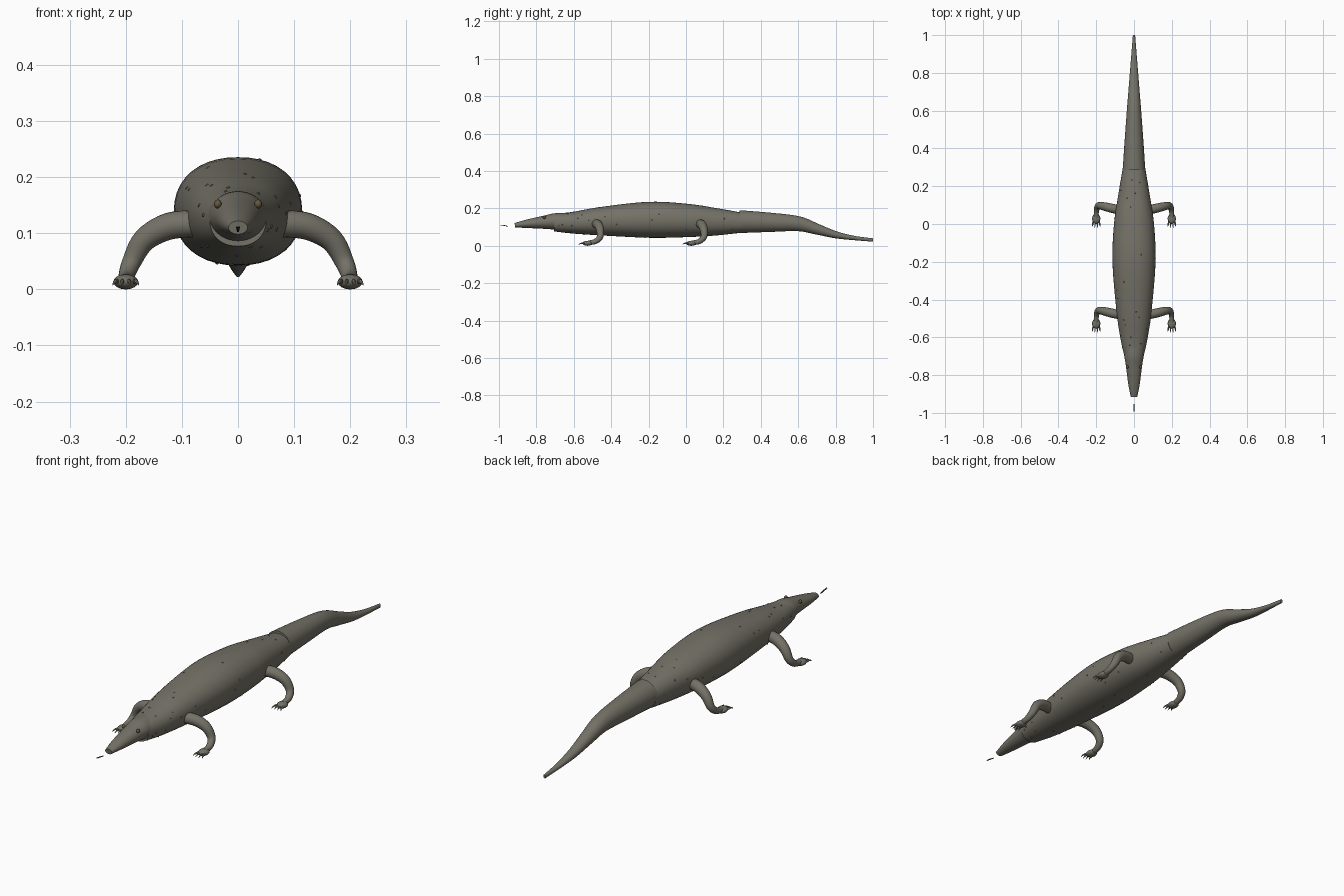
import bpy, bmesh, math, random
from mathutils import Vector

if "Cube" in bpy.data.objects:
    bpy.data.objects.remove(bpy.data.objects["Cube"])

random.seed(4)


def mat(name, rgb):
    m = bpy.data.materials.new(name)
    m.diffuse_color = (*rgb, 1)
    m.use_nodes = True
    m.node_tree.nodes["Principled BSDF"].inputs["Base Color"].default_value = m.diffuse_color
    return m


HIDE = mat("olive grey hide", (0.175, 0.168, 0.135))
EYE = mat("brown eye", (0.13, 0.095, 0.05))
CLAW = mat("pale claw", (0.30, 0.28, 0.22))
TONGUE = mat("dark tongue", (0.05, 0.025, 0.035))


def finish(bm, name, material):
    bmesh.ops.recalc_face_normals(bm, faces=bm.faces)
    me = bpy.data.meshes.new(name)
    bm.to_mesh(me)
    bm.free()
    ob = bpy.data.objects.new(name, me)
    bpy.context.collection.objects.link(ob)
    me.materials.append(material)
    bpy.ops.object.select_all(action='DESELECT')
    ob.select_set(True)
    bpy.context.view_layer.objects.active = ob
    bpy.ops.object.shade_smooth_by_angle(angle=math.radians(40))
    return ob


def spline(keys, steps):
    """Catmull-Rom through tuples of any length."""
    out = []
    n = len(keys)
    for i in range(n - 1):
        a, b, c, d = (keys[max(i - 1, 0)], keys[i], keys[i + 1], keys[min(i + 2, n - 1)])
        for s in range(steps):
            t = s / steps
            out.append([0.5 * (2 * q + (r - p) * t + (2 * p - 5 * q + 4 * r - u) * t * t
                               + (3 * q - p - 3 * r + u) * t ** 3)
                        for p, q, r, u in zip(a, b, c, d)])
    return out + [list(keys[-1])]


def tube(name, keys, material, side, sides=32, steps=6, power=2.0):
    """Sweep a rounded section; each key is x, y, z, half width, half height."""
    pts = spline(keys, steps)
    bm = bmesh.new()
    rings = []
    side = Vector(side)
    for i, (x, y, z, w, h) in enumerate(pts):
        tan = (Vector(pts[min(i + 1, len(pts) - 1)][:3]) - Vector(pts[max(i - 1, 0)][:3])).normalized()
        side = (side - tan * side.dot(tan)).normalized()
        up = side.cross(tan)
        ring = []
        for k in range(sides):
            a = math.tau * k / sides
            c, s = math.cos(a), math.sin(a)
            e = 2 / power
            ring.append(bm.verts.new(Vector((x, y, z))
                                     + side * math.copysign(abs(c) ** e, c) * w
                                     + up * math.copysign(abs(s) ** e, s) * h))
        rings.append(ring)
    for r0, r1 in zip(rings, rings[1:]):
        for k in range(sides):
            j = (k + 1) % sides
            bm.faces.new((r0[k], r0[j], r1[j], r1[k]))
    bm.faces.new(rings[0])
    bm.faces.new(rings[-1])
    return finish(bm, name, material)


def ball(name, loc, radii, material):
    bm = bmesh.new()
    bmesh.ops.create_uvsphere(bm, u_segments=20, v_segments=12, radius=1)
    for v in bm.verts:
        v.co = Vector([c * r + o for c, r, o in zip(v.co, radii, loc)])
    return finish(bm, name, material)


def trunk(name, rows, power=2.0):
    """Rows are y, top, bottom, half width."""
    keys = [(0, y, (t + b) / 2, w, (t - b) / 2) for y, t, b, w in rows]
    return tube(name, keys, HIDE, (1, 0, 0), sides=40, power=power)


# Body, head and tail
BODY = [(-0.705, .170, .077, .050), (-0.6, .182, .065, .073), (-0.45, .208, .055, .094),
        (-0.2, .235, .043, .114), (0.0, .225, .046, .106), (0.15, .203, .054, .084),
        (0.3, .177, .070, .059)]
trunk("body", BODY, 2.2)
trunk("head", [(-0.915, .122, .098, .017), (-0.85, .140, .095, .030), (-0.75, .163, .090, .043),
               (-0.7, .174, .086, .051), (-0.645, .175, .085, .054)])
trunk("tail", [(.285, .190, .068, .060), (.45, .177, .074, .049), (.6, .158, .078, .038),
               (.7, .118, .060, .030), (.8, .078, .040, .022), (.9, .053, .030, .014),
               (1.0, .040, .022, .006)])

# Low scattered scales on the body
bm = bmesh.new()
for y, t, b, w, *_ in random.sample(spline(BODY, 12)[4:-4], 50):
    a = random.uniform(0, math.tau)
    c, s = math.cos(a), math.sin(a)
    r = (abs(c) ** 2.2 + abs(s) ** 2.2) ** (-1 / 2.2)
    geo = bmesh.ops.create_icosphere(bm, subdivisions=1, radius=0.004)
    bmesh.ops.translate(bm, verts=geo["verts"],
                        vec=(c * r * w * .985, y, (t + b) / 2 + s * r * (t - b) / 2 * .985))
finish(bm, "body_scales", HIDE)

# Eyes and forked tongue
for sx, label in ((1, "right"), (-1, "left")):
    ball(f"{label}_eye", (sx * .036, -.757, .152), (.007, .009, .008), EYE)
    tube(f"{label}_tongue_fork", [(0, -.952, .104, .002, .002), (sx * .001, -.975, .109, .002, .002),
                                  (sx * .003, -1.0, .112, .0005, .0005)],
         TONGUE, (1, 0, 0), sides=8, steps=2)

# Four sprawling legs with clawed feet
for dy, end in ((0, "front"), (.555, "hind")):
    for sx, label in ((1, "right"), (-1, "left")):
        leg = [(.080, -.480, .117, .024), (.125, -.470, .112, .024), (.167, -.460, .088, .021),
               (.190, -.459, .048, .017), (.199, -.485, .023, .014), (.200, -.522, .016, .012)]
        tube(f"{label}_{end}_leg", [(sx * x, y + dy, z, r, r) for x, y, z, r in leg],
             HIDE, (0, 1, 0), sides=20, steps=5)
        ball(f"{label}_{end}_foot", (sx * .2, -.527 + dy, .0135), (.022, .027, .0135), HIDE)
        for i, off in enumerate((-.015, -.005, .005, .015)):
            x, y = sx * .2 + off, dy - .540
            tip = -.578 + abs(off) * .5
            tube(f"{label}_{end}_toe_{i + 1}",
                 [(x, y, .014, .0048, .0048), (x + off * .2, y - .014, .014, .0042, .0042)],
                 HIDE, (1, 0, 0), sides=10, steps=2)
            tube(f"{label}_{end}_claw_{i + 1}",
                 [(x + off * .18, y - .012, .014, .0036, .0036),
                  (x + off * .35, y - .024, .013, .0028, .0028),
                  (x + off * .55, tip + dy, .007, .0004, .0004)],
                 CLAW, (1, 0, 0), sides=8, steps=2)
